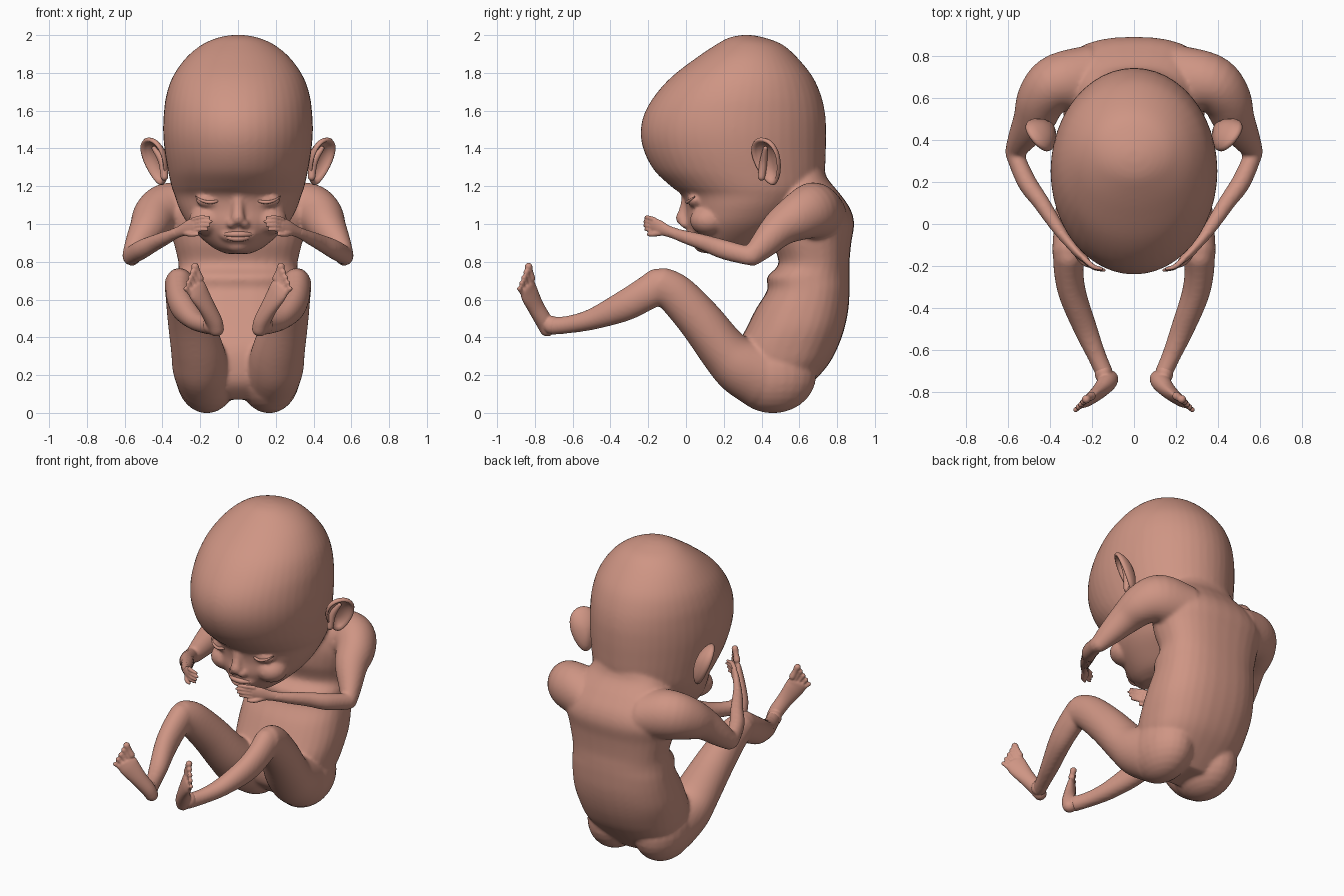
import bpy, bmesh, math
from mathutils import Vector

if "Cube" in bpy.data.objects:
    bpy.data.objects.remove(bpy.data.objects["Cube"])

skin = bpy.data.materials.new("warm skin")
skin.diffuse_color = (0.62, 0.30, 0.23, 1)
skin.use_nodes = True
skin.node_tree.nodes["Principled BSDF"].inputs["Base Color"].default_value = skin.diffuse_color
X, Z = Vector((1, 0, 0)), Vector((0, 0, 1))


def spline(rows, steps):
    """Catmull-Rom resampling of section rows."""
    out = []
    for i in range(len(rows) - 1):
        p = [rows[max(i - 1, 0)], rows[i], rows[i + 1], rows[min(i + 2, len(rows) - 1)]]
        for s in range(steps):
            t = s / steps
            out.append([0.5 * (2 * b + (c - a) * t + (2 * a - 5 * b + 4 * c - d) * t * t
                               + (3 * b - a - 3 * c + d) * t ** 3) for a, b, c, d in zip(*p)])
    return out + [list(rows[-1])]


def loft(bm, rows, side=1, ref=X, flat=False, power=2.0, n=32, steps=5):
    """Rounded tube through rows (x, y, z, half width, half depth)."""
    rows = spline(rows, steps)
    pts = [Vector((r[0] * side, r[1], r[2])) for r in rows]
    ref = Vector((ref[0] * side, ref[1], ref[2]))
    rings = []
    for i, r in enumerate(rows):
        t = Z if flat else (pts[min(i + 1, len(pts) - 1)] - pts[max(i - 1, 0)]).normalized()
        w = (ref - t * ref.dot(t)).normalized()
        rings.append((pts[i], w, t.cross(w), t, max(r[3], .002), max(r[4], .002)))
    if not flat:                                       # domed ends
        def dome(ring, sgn):
            p, w, d, t, a, b = ring
            return [(p + t * sgn * k * min(a, b), w, d, t, a * math.sqrt(1 - k * k), b * math.sqrt(1 - k * k))
                    for k in (.4, .7, .9, .98)]
        rings = dome(rings[0], -1)[::-1] + rings + dome(rings[-1], 1)
    loops = []
    for p, w, d, t, a, b in rings:
        loop = []
        for j in range(n):
            c, s = math.cos(math.tau * j / n), math.sin(math.tau * j / n)
            loop.append(bm.verts.new(p + w * a * math.copysign(abs(c) ** (2 / power), c)
                                     + d * b * math.copysign(abs(s) ** (2 / power), s)))
        loops.append(loop)
    for l0, l1 in zip(loops, loops[1:]):
        for j in range(n):
            bm.faces.new((l0[j], l0[(j + 1) % n], l1[(j + 1) % n], l1[j]))
    bm.faces.new(loops[0][::-1])
    bm.faces.new(loops[-1])


def ball(bm, c, r):
    vs = bmesh.ops.create_uvsphere(bm, u_segments=24, v_segments=14, radius=1)["verts"]
    for v in vs:
        v.co = Vector(c) + Vector((v.co.x * r[0], v.co.y * r[1], v.co.z * r[2]))


def finish(bm, name, voxel=0, smooth=0):
    bmesh.ops.recalc_face_normals(bm, faces=bm.faces)
    me = bpy.data.meshes.new(name)
    bm.to_mesh(me)
    bm.free()
    ob = bpy.data.objects.new(name, me)
    bpy.context.collection.objects.link(ob)
    bpy.context.view_layer.objects.active = ob
    if voxel:
        m = ob.modifiers.new("fuse", 'REMESH')
        m.mode, m.voxel_size = 'VOXEL', voxel
        bpy.ops.object.modifier_apply(modifier="fuse")
        m = ob.modifiers.new("soften", 'SMOOTH')
        m.factor, m.iterations = .5, smooth
        bpy.ops.object.modifier_apply(modifier="soften")
    ob.data.materials.clear()
    ob.data.materials.append(skin)
    ob.data.polygons.foreach_set("use_smooth", [True] * len(ob.data.polygons))


def stack(table):
    """Level sections given as (z, front y, back y, half width)."""
    return [(0, (f + b) / 2, z, w, (b - f) / 2) for z, f, b, w in table]


# Torso, head, arms and legs fused into one skin
bm = bmesh.new()
loft(bm, stack([(.07, .36, .58, .16), (.15, .28, .66, .26), (.25, .26, .75, .31), (.35, .27, .805, .33),
                (.45, .32, .84, .34), (.55, .37, .86, .335), (.65, .43, .866, .325), (.72, .43, .866, .32),
                (.79, .49, .865, .315), (.9, .46, .875, .34), (1.0, .45, .89, .36), (1.08, .45, .87, .34),
                (1.16, .45, .815, .3), (1.24, .45, .75, .24), (1.3, .45, .73, .2)]), flat=True, power=2.4)
loft(bm, stack([(.842, .12, .24, .06), (.87, .06, .36, .125), (.93, .025, .46, .2), (1.0, .0, .56, .265),
                (1.08, .0, .63, .31), (1.15, -.02, .69, .335), (1.2, -.08, .72, .352), (1.28, -.165, .735, .37),
                (1.38, -.22, .74, .387), (1.48, -.24, .742, .396), (1.58, -.222, .737, .393),
                (1.68, -.165, .715, .38), (1.78, -.075, .67, .345), (1.88, .055, .59, .275),
                (1.95, .16, .51, .19), (1.985, .225, .42, .11), (2.0, .29, .35, .04)]), flat=True, n=48)
for s in (1, -1):
    ball(bm, (.165 * s, .46, .2), (.165, .23, .202))                     # buttock
    loft(bm, [(.18, .4, .2, .15, .18), (.2, .29, .25, .148, .155), (.215, .2, .33, .14, .13),
              (.255, .075, .49, .118, .118), (.29, -.05, .625, .095, .108), (.31, -.13, .675, .08, .098)], s)
    loft(bm, [(.31, -.14, .675, .075, .095), (.31, -.23, .62, .07, .088), (.29, -.34, .56, .065, .08),
              (.23, -.5, .495, .056, .056), (.18, -.62, .468, .045, .047), (.14, -.71, .46, .042, .047)], s)
    loft(bm, [(.22, .68, 1.05, .15, .17), (.36, .67, 1.07, .15, .14), (.435, .6, 1.04, .13, .12),
              (.475, .5, .98, .1, .1), (.53, .41, .89, .075, .07), (.565, .35, .83, .055, .048)], s, ref=Z)
    loft(bm, [(.57, .335, .83, .05, .042), (.51, .2, .865, .052, .046), (.44, .1, .9, .044, .04),
              (.375, .0, .93, .036, .033), (.32, -.08, .955, .028, .024)], s, ref=Z)
    ball(bm, (.14 * s, .05, 1.125), (.085, .042, .04))                   # eyelid
    ball(bm, (.16 * s, .12, 1.02), (.1, .1, .08))                        # cheek
    ball(bm, (.034 * s, .0, 1.0), (.026, .035, .024))                    # nostril wing
loft(bm, [(0, .01, 1.16, .03, .03), (0, -.005, 1.08, .03, .03), (0, -.02, 1.03, .036, .036)])  # nose
ball(bm, (0, .05, .945), (.1, .05, .05))                                 # muzzle
ball(bm, (0, .11, .885), (.07, .07, .04))                                # chin
finish(bm, "body", .011, 7)


def arc(bm, x0, x1, z, sag, y_mid, y_end, r):
    """Thin curved ridge across the face."""
    rows = []
    for i in range(7):
        t = i / 3 - 1
        k = 1 - t * t
        rows.append((x0 + (x1 - x0) * i / 6, y_end + (y_mid - y_end) * k, z - sag * k,
                     r * (.35 + .65 * k), r * (.35 + .65 * k)))
    loft(bm, rows, ref=Z, n=10, steps=3)


# Lips and closed lid edges
bm = bmesh.new()
arc(bm, -.085, .085, .945, .0, .0, .035, .016)
arc(bm, -.075, .075, .932, .01, .004, .038, .016)
finish(bm, "lips")
bm = bmesh.new()
for s in (1, -1):
    arc(bm, .07 * s, .225 * s, 1.145, .03, .006, .046, .009)
finish(bm, "lid_edges")

for s, label in ((1, "left"), (-1, "right")):
    # Hand: palm, four fingers and thumb
    bm = bmesh.new()
    up = Vector((-.15, -.1, 1))
    loft(bm, [(.345, -.045, .945, .03, .025), (.305, -.095, .962, .03, .022), (.265, -.14, .98, .04, .02),
              (.228, -.172, .992, .042, .017)], s, ref=up, n=20)
    for i in range(4):
        h = i - 1.5
        base = Vector((.235, -.168, .992 + h * .021))
        tip = Vector((.142 + .011 * abs(h - .5), -.222 + .006 * abs(h), 1.002 + h * .021))
        mid = base.lerp(tip, .5) + Vector((.0, -.012, .006))
        loft(bm, [(*base, .013, .014), (*mid, .0115, .012), (*tip, .008, .008)], s, ref=up, n=12)
    loft(bm, [(.285, -.12, .955, .016, .016), (.25, -.175, .945, .013, .013),
              (.215, -.2, .945, .009, .009)], s, ref=up, n=12)
    finish(bm, label + "_hand", .005, 3)

    # Foot: heel to ball, then five toes
    bm = bmesh.new()
    wide = Vector((.055, -.055, -.13)).normalized()
    loft(bm, [(.115, -.735, .445, .04, .042), (.13, -.755, .49, .045, .045), (.165, -.795, .56, .05, .036),
              (.205, -.828, .63, .062, .028), (.222, -.838, .665, .062, .022)], s, ref=wide, n=24)
    ball(bm, (.145 * s, -.71, .465), (.042, .05, .048))
    for i in range(5):
        f = (i - 2) / 2
        base = Vector((.222, -.838, .665)) + wide * .055 * f
        tip = Vector((.252, -.858, .716)) + wide * .068 * f
        r = (.021, .016, .015, .014, .013)[i]
        loft(bm, [(*base, r, r), (*base.lerp(tip, .55), r * .85, r * .85), (*tip, r, r)], s, ref=wide, n=12)
    finish(bm, label + "_foot", .006, 3)

    # Ear: cupped shell with a rolled rim
    bm = bmesh.new()
    u = Vector((.27, -.25, .93)).normalized()
    nrm = Vector((.74, -.62, -.35))
    nrm = (nrm - u * nrm.dot(u)).normalized()
    v = nrm.cross(u)
    c = Vector((.432, .435, 1.335))
    loops = []
    for k, h in ((.15, -.05), (.45, -.042), (.75, -.025), (.95, -.006), (1.0, .008), (.96, .02), (.87, .02),
                 (.78, .006), (.7, -.008), (.4, -.022), (.1, -.026)):
        loop = []
        for j in range(32):
            a = math.tau * j / 32
            p = c + u * (.135 * k * math.sin(a)) + v * (.085 * k * math.cos(a) * (1 + .28 * math.sin(a))) + nrm * h
            loop.append(bm.verts.new((p.x * s, p.y, p.z)))
        loops.append(loop)
    for l0, l1 in zip(loops, loops[1:]):
        for j in range(32):
            bm.faces.new((l0[j], l0[(j + 1) % 32], l1[(j + 1) % 32], l1[j]))
    bm.faces.new(loops[0])
    bm.faces.new(loops[-1])
    loft(bm, [(.39, .4, 1.25, .02, .02), (.4, .41, 1.33, .022, .02), (.445, .42, 1.4, .012, .012)], s, n=12)
    finish(bm, label + "_ear")
